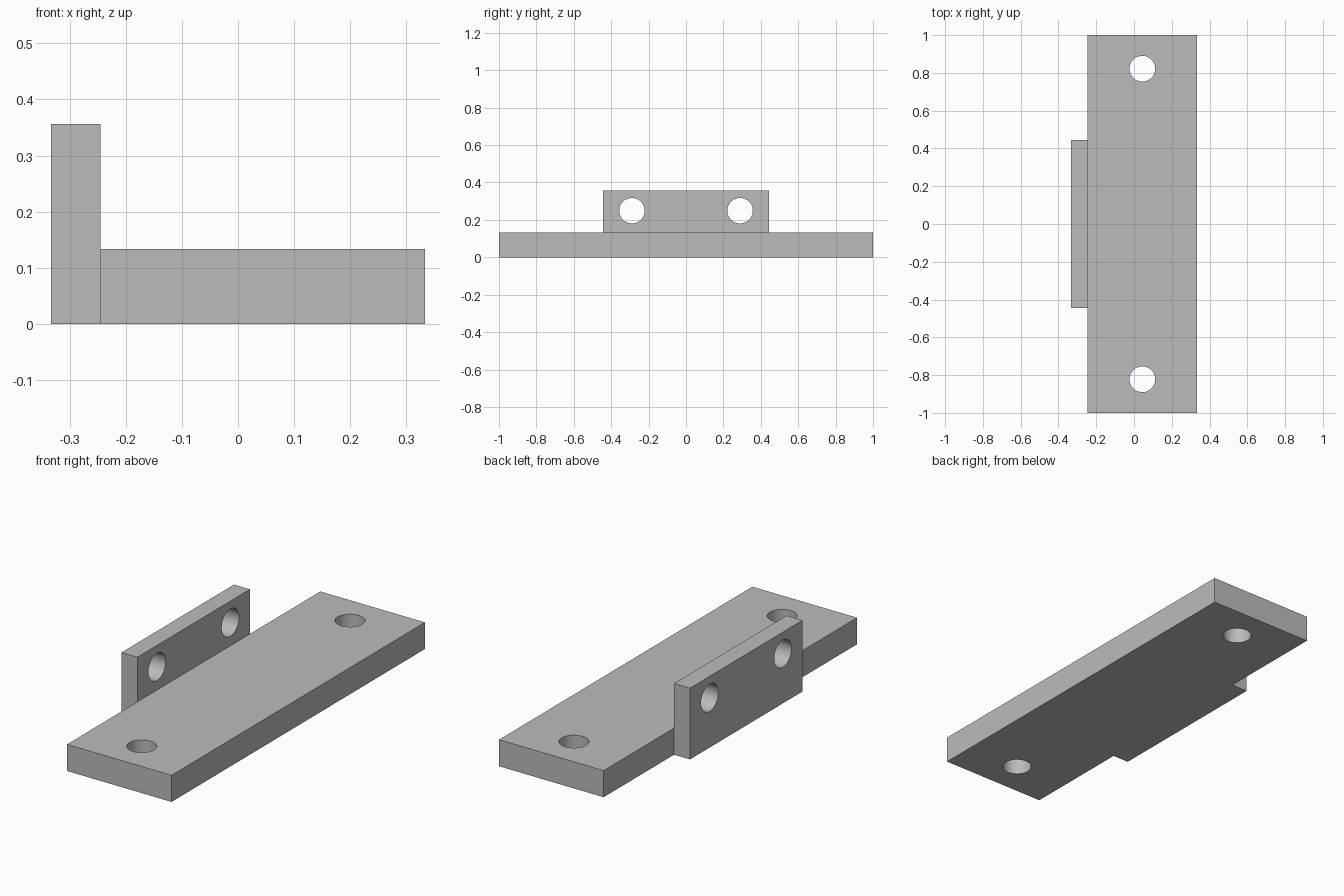
import bpy, bmesh, math
from mathutils import Vector

default = bpy.data.objects.get("Cube")
if default:
    bpy.data.objects.remove(default, do_unlink=True)

grey = bpy.data.materials.new("plain grey")
grey.use_nodes = True
color = (0.5, 0.5, 0.5, 1)
grey.diffuse_color = color
grey.node_tree.nodes["Principled BSDF"].inputs["Base Color"].default_value = color

LEFT, SEAM, RIGHT = -0.333, -0.245, 0.333
TAB_Y, PLATE_Z, TAB_Z = 0.444, 0.133, 0.356
HOLE_R = 0.068

# T-shaped footprint: plate and tab share an edge
bm = bmesh.new()
a, b = (bm.verts.new((SEAM, s * TAB_Y, 0)) for s in (-1, 1))
plate = [bm.verts.new(p) for p in ((SEAM, -1, 0), (RIGHT, -1, 0), (RIGHT, 1, 0), (SEAM, 1, 0))]
tab = [bm.verts.new((LEFT, s * TAB_Y, 0)) for s in (1, -1)]
bm.faces.new(plate + [b, a])
bm.faces.new([a, b] + tab)

# Raise the whole footprint, then the tab alone
grown = bmesh.ops.extrude_face_region(bm, geom=bm.faces[:])["geom"]
for v in grown:
    if isinstance(v, bmesh.types.BMVert):
        v.co.z = PLATE_Z
top = next(f for f in grown if isinstance(f, bmesh.types.BMFace)
           and f.calc_center_median().x < SEAM)
raised = bmesh.ops.extrude_face_region(bm, geom=[top])["geom"]
for v in raised:
    if isinstance(v, bmesh.types.BMVert):
        v.co.z = TAB_Z
bmesh.ops.delete(bm, geom=[f for f in bm.faces if f == top], context="FACES_ONLY")
bmesh.ops.dissolve_limit(bm, angle_limit=0.01, verts=bm.verts[:], edges=bm.edges[:])
bmesh.ops.recalc_face_normals(bm, faces=bm.faces[:])
mesh = bpy.data.meshes.new("mounting_bracket")
bm.to_mesh(mesh)
bm.free()
bracket = bpy.data.objects.new("mounting_bracket", mesh)
bpy.context.collection.objects.link(bracket)
mesh.materials.append(grey)


def drill(center, rotation):
    """Cut one round hole through the bracket."""
    bpy.ops.mesh.primitive_cylinder_add(vertices=64, radius=HOLE_R, depth=0.3,
                                        location=center, rotation=rotation)
    cutter = bpy.context.object
    cutter.name = "hole_cutter"
    cutter.hide_render = True
    cutter.data.materials.append(grey)
    cut = bracket.modifiers.new("hole", "BOOLEAN")
    cut.operation = "DIFFERENCE"
    cut.solver = "EXACT"
    cut.object = cutter
    bpy.context.view_layer.objects.active = bracket
    bpy.ops.object.modifier_apply(modifier=cut.name)
    bpy.data.objects.remove(cutter, do_unlink=True)


# Vertical holes in the plate, cross holes in the tab
for side in (-1, 1):
    drill((0.044, side * 0.822, PLATE_Z / 2), (0, 0, 0))
    drill(((LEFT + SEAM) / 2, side * 0.289, 0.249), (0, math.pi / 2, 0))

bpy.ops.object.select_all(action="DESELECT")
bracket.select_set(True)
bpy.context.view_layer.objects.active = bracket
bpy.ops.object.shade_smooth_by_angle(angle=math.radians(30))
